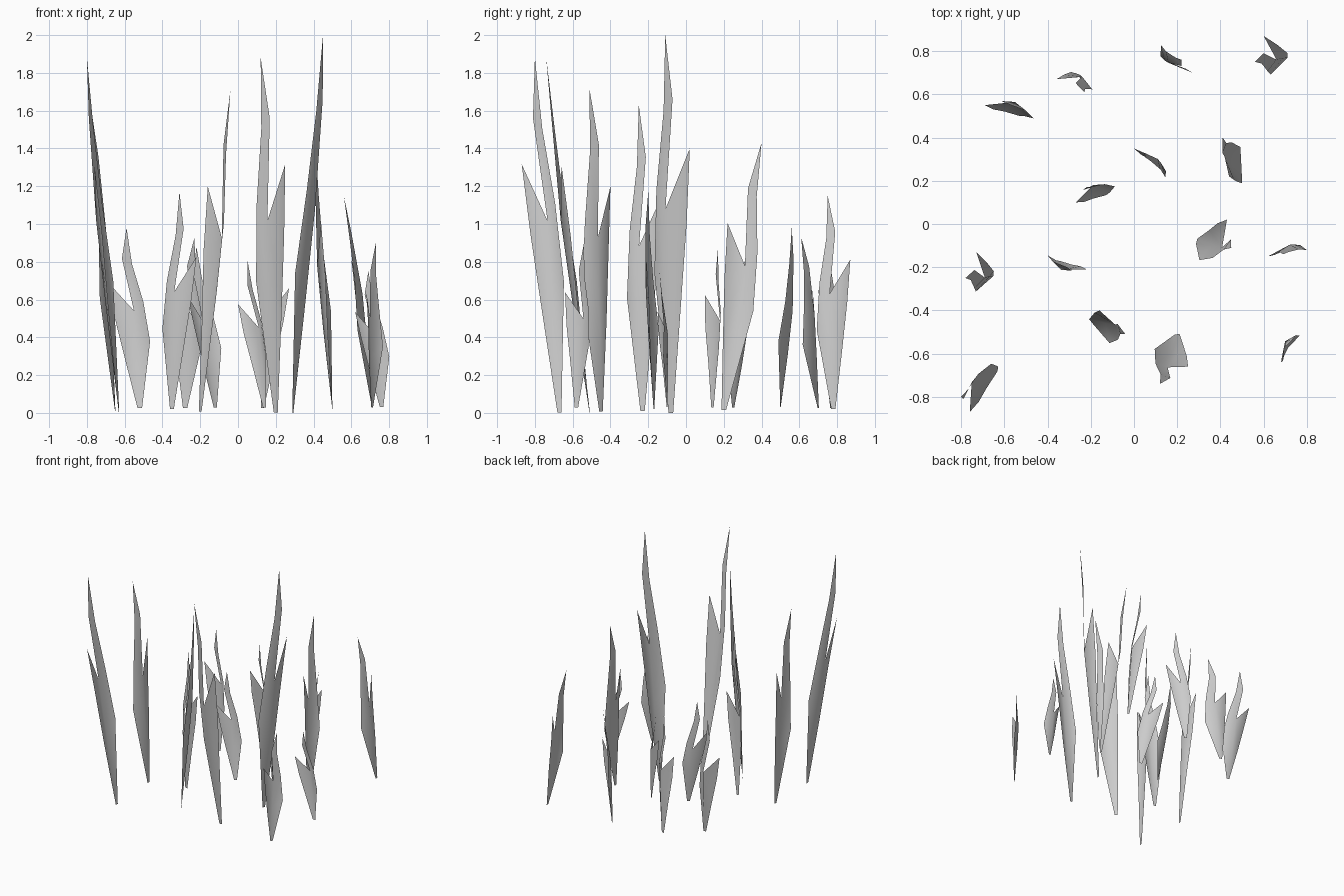
import bpy
import bmesh
from mathutils import Vector

cube = bpy.data.objects.get("Cube")
if cube:
    bpy.data.objects.remove(cube, do_unlink=True)

# Single colour
grey = bpy.data.materials.new("leaf grey")
grey.use_nodes = True
colour = (0.6, 0.6, 0.6, 1.0)
grey.diffuse_color = colour
grey.node_tree.nodes["Principled BSDF"].inputs["Base Color"].default_value = colour

# Forked blade outline: across, depth, fraction of the height
OUTLINE = {
    "root_short": (-0.1, 0, 0),
    "root_long": (0.1, 0, 0),
    "low_short": (-0.5, 0, 0.28),
    "low_mid": (0.05, 0.18, 0.3),
    "low_long": (0.68, -0.23, 0.37),
    "high_short": (-0.8, -0.05, 0.5),
    "notch": (0.04, 0.27, 0.54),
    "high_long": (0.5, -0.05, 0.59),
    "short_tip": (-1, 0, 0.7),
    "neck_inner": (-0.31, 0.14, 0.83),
    "neck_outer": (0.12, 0, 0.8),
    "long_tip": (0, 0, 1),
}
FACES = [
    "root_short root_long low_mid",
    "root_short low_mid low_short",
    "root_long low_long low_mid",
    "low_short low_mid notch high_short",
    "low_mid low_long high_long notch",
    "high_short notch short_tip",
    "notch high_long neck_outer neck_inner",
    "neck_inner neck_outer long_tip",
]


def make_blade(name, root, short, long, height):
    """Leaning forked blade, set by the plan positions of its root and two tips."""
    root, short, long = Vector(root), Vector(short), Vector(long)
    lean = long - root
    across = lean * OUTLINE["short_tip"][2] - (short - root)
    depth = Vector((-across.y, across.x))
    start = 0.05 - 0.025 * height
    bm = bmesh.new()
    verts = {}
    for key, (u, v, t) in OUTLINE.items():
        p = root + lean * t + across * u + depth * v
        verts[key] = bm.verts.new((p.x, p.y, start + (height - start) * t))
    for face in FACES:
        bm.faces.new([verts[k] for k in face.split()]).smooth = True
    mesh = bpy.data.meshes.new(name)
    bm.to_mesh(mesh)
    bm.free()
    mesh.materials.append(grey)
    obj = bpy.data.objects.new(name, mesh)
    bpy.context.collection.objects.link(obj)


# Root, short tip, long tip and height of every blade in the patch
BLADES = [
    ((-0.52, 0.5), (-0.69, 0.55), (-0.59, 0.56), 0.98),
    ((-0.28, 0.7), (-0.36, 0.67), (-0.23, 0.61), 0.93),
    ((0.13, 0.77), (0.27, 0.7), (0.22, 0.76), 0.93),
    ((0.71, 0.78), (0.6, 0.87), (0.56, 0.75), 1.15),
    ((0.14, 0.25), (0, 0.35), (0.05, 0.31), 0.81),
    ((0.5, 0.2), (0.44, 0.22), (0.41, 0.4), 1.43),
    ((-0.12, 0.14), (-0.27, 0.1), (-0.22, 0.17), 0.88),
    ((-0.65, -0.23), (-0.73, -0.13), (-0.78, -0.25), 1.63),
    ((-0.35, -0.17), (-0.22, -0.21), (-0.31, -0.2), 1.17),
    ((0.29, -0.08), (0.43, 0.02), (0.45, -0.11), 2),
    ((0.76, -0.1), (0.62, -0.15), (0.69, -0.14), 0.75),
    ((-0.2, -0.45), (-0.16, -0.4), (-0.04, -0.51), 1.71),
    ((0.2, -0.51), (0.25, -0.66), (0.12, -0.74), 1.88),
    ((0.71, -0.58), (0.68, -0.64), (0.73, -0.54), 0.9),
    ((-0.63, -0.67), (-0.76, -0.87), (-0.8, -0.8), 1.88),
]
for number, blade in enumerate(BLADES, 1):
    make_blade(f"grass_blade_{number}", *blade)
